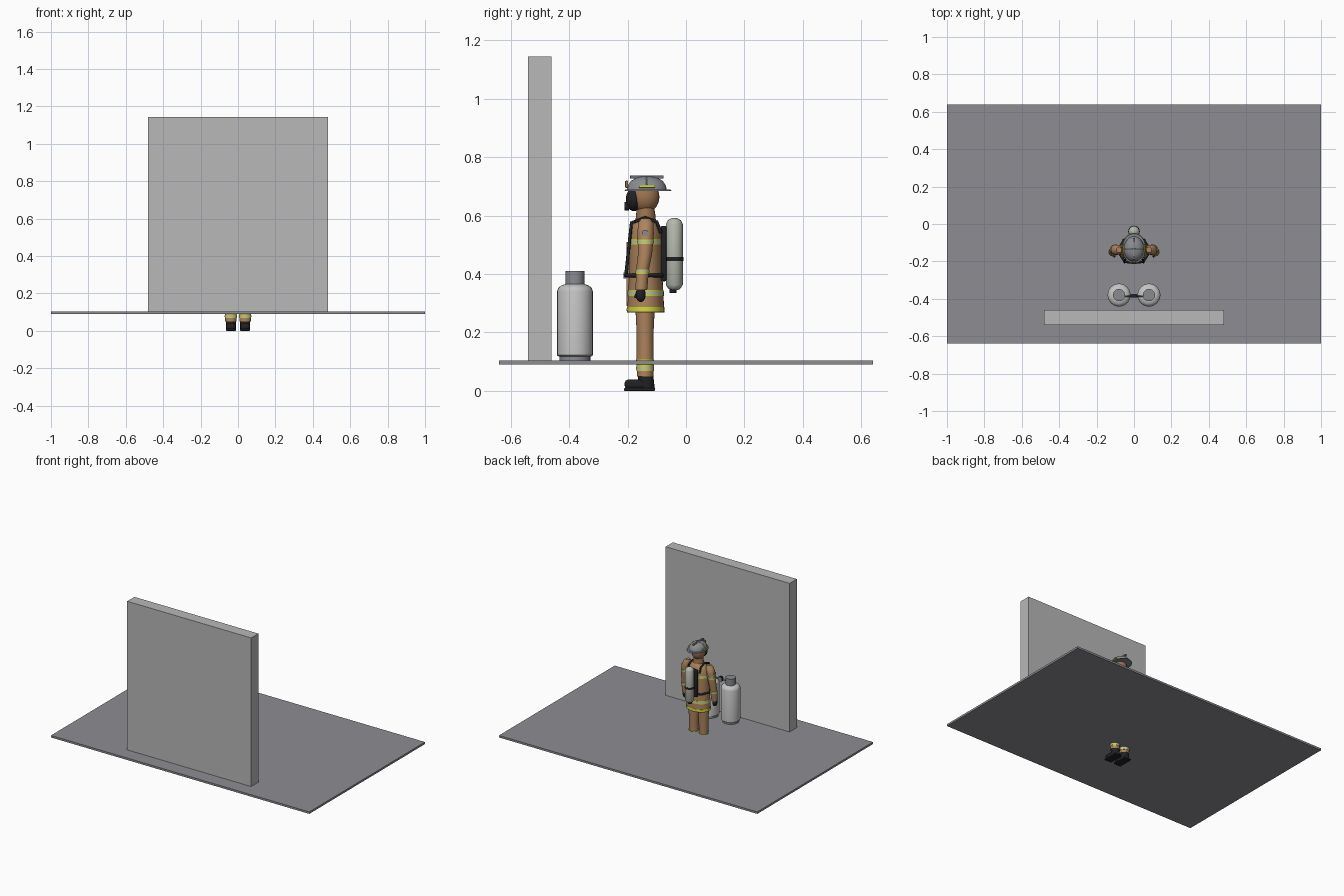
import bpy
import math
from mathutils import Vector

cube = bpy.data.objects.get("Cube")
if cube:
    bpy.data.objects.remove(cube, do_unlink=True)


def material(name, r, g, b):
    m = bpy.data.materials.new(name)
    m.use_nodes = True
    m.diffuse_color = (r, g, b, 1)
    m.node_tree.nodes["Principled BSDF"].inputs["Base Color"].default_value = (r, g, b, 1)
    return m


WALL = material("wall grey", .48, .48, .49)
FLOOR = material("floor grey", .27, .27, .29)
STEEL = material("gas cylinder grey", .55, .55, .55)
METAL = material("helmet grey", .25, .26, .28)
TAN = material("coat tan", .42, .23, .11)
HOOD = material("hood brown", .33, .17, .08)
BLACK = material("rubber black", .015, .015, .017)
LIME = material("reflective lime", .6, .7, .03)
SILVER = material("reflective silver", .5, .52, .54)
AIR = material("air tank pale green", .46, .48, .42)


def finish(o, name, mat, smooth=True):
    o.name = name
    o.data.materials.append(mat)
    if smooth:
        bpy.ops.object.select_all(action='DESELECT')
        o.select_set(True)
        bpy.context.view_layer.objects.active = o
        bpy.ops.object.shade_smooth_by_angle(angle=math.radians(40))
    return o


def box(name, centre, size, mat, bevel=0):
    bpy.ops.mesh.primitive_cube_add(size=1, location=centre)
    o = bpy.context.object
    o.scale = size
    bpy.ops.object.transform_apply(location=False, rotation=False)
    if bevel:
        mod = o.modifiers.new("rounded", 'BEVEL')
        mod.width, mod.segments = bevel, 2
    return finish(o, name, mat, bevel > 0)


def loft(name, rows, mat, sides=24):
    """Stack of ellipses, each row being x, y, z, x radius, y radius."""
    verts, faces = [], []
    for x, y, z, rx, ry in rows:
        for i in range(sides):
            a = math.tau * i / sides
            verts.append((x + rx * math.cos(a), y + ry * math.sin(a), z))
    for k in range(len(rows) - 1):
        for i in range(sides):
            j = (i + 1) % sides
            faces.append((k * sides + i, k * sides + j, (k + 1) * sides + j, (k + 1) * sides + i))
    faces.append(tuple(reversed(range(sides))))
    faces.append(tuple(range(len(verts) - sides, len(verts))))
    me = bpy.data.meshes.new(name)
    me.from_pydata(verts, [], faces)
    o = bpy.data.objects.new(name, me)
    bpy.context.collection.objects.link(o)
    return finish(o, name, mat)


def lathe(name, x, y, profile, mat, sides=24):
    return loft(name, [(x, y, z, r, r) for z, r in profile], mat, sides)


def ring_at(rows, z, grow):
    for a, b in zip(rows, rows[1:]):
        if a[2] <= z <= b[2]:
            p = Vector(a[:3]).lerp(Vector(b[:3]), (z - a[2]) / (b[2] - a[2]))
            t = (z - a[2]) / (b[2] - a[2])
            return (p.x, p.y, z, a[3] + (b[3] - a[3]) * t + grow, a[4] + (b[4] - a[4]) * t + grow)


def stripes(name, rows, z, half=.010, silver=True):
    """Reflective band wrapped round a lofted part."""
    for tag, h, g, m in (("lime", half, .0015, LIME), ("silver", half * .45, .0025, SILVER)):
        if m == LIME or silver:
            loft(f"{name}_{tag}", [ring_at(rows, z - h, g), ring_at(rows, z + h, g)], m)


def ball(name, centre, size, mat):
    bpy.ops.mesh.primitive_uv_sphere_add(segments=24, ring_count=14, radius=1, location=centre)
    o = bpy.context.object
    o.scale = size
    return finish(o, name, mat)


def disc(name, centre, r, depth, mat, axis):
    rot = {'X': (0, math.pi / 2, 0), 'Y': (math.pi / 2, 0, 0)}[axis]
    bpy.ops.mesh.primitive_cylinder_add(vertices=20, radius=r, depth=depth, location=centre, rotation=rot)
    return finish(bpy.context.object, name, mat)


def tube(name, points, r, mat):
    cu = bpy.data.curves.new(name, 'CURVE')
    cu.dimensions, cu.bevel_depth, cu.bevel_resolution = '3D', r, 2
    cu.use_fill_caps = True
    s = cu.splines.new('POLY')
    s.points.add(len(points) - 1)
    for p, co in zip(s.points, points):
        p.co = (*co, 1)
    o = bpy.data.objects.new(name, cu)
    bpy.context.collection.objects.link(o)
    cu.materials.append(mat)


# Setting
box("floor", (0, 0, .097), (2, 1.28, .014), FLOOR)
box("wall", (0, -.5, .624), (.96, .08, 1.04), WALL)

# Gas cylinders with a shared regulator
for x, side in ((.08, "left"), (-.08, "right")):
    lathe(side + "_cylinder_foot", x, -.38, [(.104, .053), (.122, .053)], METAL)
    lathe(side + "_cylinder", x, -.38, [(.117, .055), (.122, .0615), (.34, .0615), (.353, .057),
                                        (.361, .046), (.366, .03)], STEEL)
    lathe(side + "_cylinder_collar", x, -.38, [(.36, .033), (.411, .033)], METAL, 12)
tube("regulator_pipe", [(-.06, -.385, .375), (.06, -.385, .375)], .004, METAL)
disc("regulator", (0, -.385, .377), .018, .014, BLACK, 'Y')
disc("regulator_face", (0, -.377, .377), .014, .005, METAL, 'Y')

# Coat
C = -.138
coat = [(0, C, .268, .084, .064), (0, C, .40, .076, .057), (0, C, .50, .078, .056),
        (0, C, .555, .076, .051), (0, C, .58, .058, .04), (0, C, .59, .038, .033)]
loft("coat", coat, TAN, 32)
stripes("hem", coat, .28, .007, False)
stripes("waist", coat, .335, .011)
stripes("chest", coat, .51, .009)
box("coat_flap", (0, -.198, .40), (.022, .012, .22), TAN)

for s, side in ((1, "left"), (-1, "right")):
    # Leg and boot
    x = s * .038
    leg = [(x, -.14, .05, .031, .028), (x, -.14, .12, .031, .029),
           (x, -.14, .20, .032, .029), (x, -.14, .30, .037, .034)]
    loft(side + "_leg", leg, TAN)
    stripes(side + "_ankle", leg, .078, .010)
    stripes(side + "_shin", leg, .102, .005, False)
    loft(side + "_boot_shaft", [(x, -.135, .008, .026, .028), (x, -.138, .055, .027, .026)], BLACK)
    box(side + "_boot_toe", (x, -.168, .022), (.05, .084, .034), BLACK, .012)
    box(side + "_boot_sole", (x, -.159, .005), (.054, .106, .01), BLACK, .003)

    # Arm and glove
    arm = [(s * .114, -.153, .345, .02, .02), (s * .11, -.148, .42, .024, .022),
           (s * .106, -.14, .47, .025, .024), (s * .097, -.138, .54, .028, .028),
           (s * .087, -.138, .575, .025, .026), (s * .08, -.138, .59, .014, .015)]
    loft(side + "_arm", arm, TAN)
    stripes(side + "_cuff", arm, .408, .008)
    stripes(side + "_sleeve", arm, .51, .008)
    disc(side + "_shoulder_patch", (s * .124, -.14, .54), .011, .006, METAL, 'X')
    ball(side + "_glove", (s * .115, -.155, .33), (.015, .017, .026), BLACK)
    tube(side + "_glove_thumb", [(s * .108, -.163, .34), (s * .105, -.172, .318)], .007, BLACK)

    # Harness strap over the shoulder
    tube(side + "_strap", [(s * .045, -.085, .54), (s * .045, -.10, .578), (s * .044, -.14, .592),
                           (s * .046, -.187, .575), (s * .05, -.205, .40)], .006, BLACK)
    tube(side + "_belt", [(0, -.207, .395), (s * .05, -.202, .395), (s * .083, -.15, .395),
                          (s * .055, -.085, .395), (0, -.076, .395)], .007, BLACK)
box("belt_buckle", (0, -.21, .395), (.024, .008, .02), METAL)

# Breathing apparatus
box("back_plate", (0, -.076, .47), (.07, .02, .19), BLACK, .006)
lathe("air_tank", 0, -.04, [(.345, .012), (.35, .021), (.363, .029), (.57, .029),
                            (.584, .022), (.592, .008)], AIR)
lathe("air_tank_band", 0, -.04, [(.445, .031), (.458, .031)], BLACK)
lathe("air_tank_valve", 0, -.045, [(.335, .012), (.348, .012)], BLACK, 12)

# Head, hood and mask
loft("neck", [(0, C, .58, .037, .035), (0, C, .603, .034, .033), (0, C, .63, .029, .029)], HOOD)
ball("head", (0, -.14, .663), (.043, .049, .053), HOOD)
ball("face_mask", (0, -.178, .655), (.037, .028, .04), BLACK)
disc("mask_filter", (0, -.203, .632), .015, .016, BLACK, 'Y')

# Helmet
H = -.134
loft("helmet_brim", [(0, -.129, .684, .064, .081), (0, -.131, .689, .062, .078)], METAL, 32)
dome = [(0, H, .688, .055, .068), (0, H, .703, .053, .065), (0, H, .719, .043, .054),
        (0, H, .729, .028, .036), (0, H, .734, .008, .012)]
loft("helmet_dome", dome, METAL, 32)
for s, side in ((1, "left"), (-1, "right")):
    tube(side + "_helmet_stripe", [(s * .052, H - .027, .699), (s * .0555, H, .699),
                                   (s * .052, H + .027, .699)], .004, LIME)
    tube(side + "_helmet_rib", [(s * .052, H, .706), (s * .034, H, .725), (0, H, .735)], .003, METAL)
box("helmet_ridge", (0, H, .732), (.012, .115, .01), METAL, .002)
box("helmet_badge", (0, -.203, .707), (.024, .01, .024), HOOD, .002)
